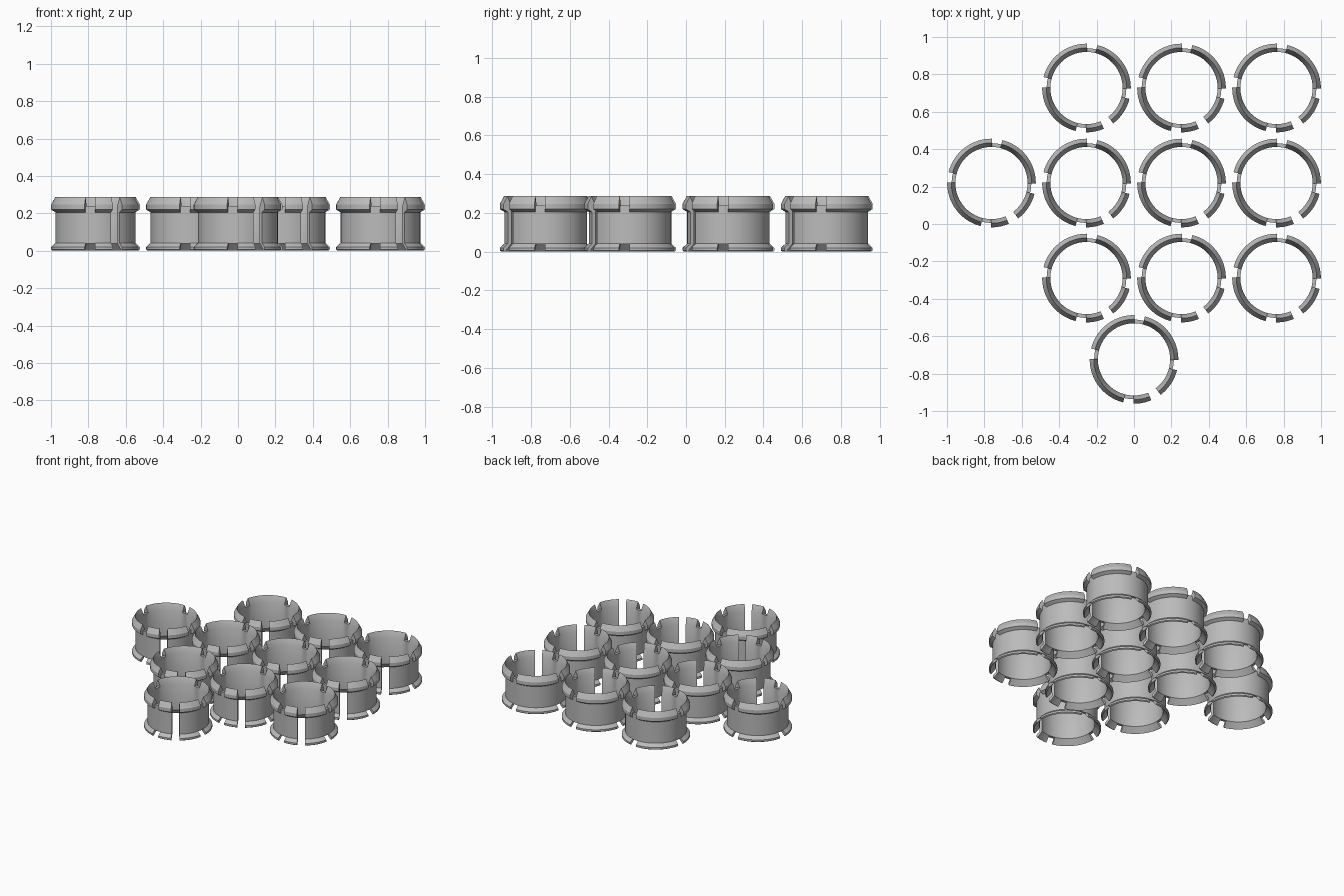
import bpy, bmesh, math

if "Cube" in bpy.data.objects:
    bpy.data.objects.remove(bpy.data.objects["Cube"])

# One plain grey for everything
grey = bpy.data.materials.new("grey_plastic")
grey.diffuse_color = (0.5, 0.5, 0.5, 1)
grey.use_nodes = True
grey.node_tree.nodes["Principled BSDF"].inputs["Base Color"].default_value = grey.diffuse_color

# Cross-section (radius, z): thin wall with a chamfered flange at each end
R_IN, R_WALL, R_OUT = 0.193, 0.213, 0.237
FULL = [(R_IN, 0.04), (0.228, 0.0), (R_OUT, 0.006), (R_OUT, 0.02), (R_WALL, 0.042),
        (R_WALL, 0.205), (R_OUT, 0.22), (R_OUT, 0.247), (0.215, 0.287), (R_IN, 0.238)]
# Cross-section inside the notches: flanges pulled back to the bare wall
NOTCH = [(R_IN, 0.04), (R_WALL, 0.04), (R_WALL, 0.04), (R_WALL, 0.04), (R_WALL, 0.042),
         (R_WALL, 0.205), (R_WALL, 0.22), (R_WALL, 0.238), (R_WALL, 0.238), (R_IN, 0.238)]

# Angles: slot centred on -60 degrees, four notches a quarter turn apart
SLOT_START, SLOT_END = -53.0, 293.0
NOTCH_HALF = 6.7
NOTCHES = [-7.5, 82.5, 172.5, 262.5]


def stations():
    """Yield (angle, profile) along the ring, doubled at each notch side."""
    spans, a = [], SLOT_START
    for c in NOTCHES:
        spans.append((a, c - NOTCH_HALF, FULL))
        spans.append((c - NOTCH_HALF, c + NOTCH_HALF, NOTCH))
        a = c + NOTCH_HALF
    spans.append((a, SLOT_END, FULL))
    for start, end, profile in spans:
        n = max(2, round((end - start) / 4.5))
        for i in range(n + 1):
            yield math.radians(start + (end - start) * i / n), profile


def ring_mesh():
    bm = bmesh.new()
    loops = [[bm.verts.new((r * math.cos(a), r * math.sin(a), z)) for r, z in p]
             for a, p in stations()]
    count = len(FULL)
    for one, two in zip(loops, loops[1:]):
        for i in range(count):
            j = (i + 1) % count
            bm.faces.new((one[i], one[j], two[j], two[i]))
    # Slot end faces
    bm.faces.new(loops[0][::-1])
    bm.faces.new(loops[-1])
    bmesh.ops.remove_doubles(bm, verts=bm.verts, dist=1e-5)
    bmesh.ops.dissolve_degenerate(bm, edges=bm.edges, dist=1e-5)
    bmesh.ops.recalc_face_normals(bm, faces=bm.faces)
    mesh = bpy.data.meshes.new("split_ring")
    bm.to_mesh(mesh)
    bm.free()
    mesh.materials.append(grey)
    return mesh


# Ring layout: three rows plus a single ring in front
mesh = ring_mesh()
STEP = 0.508
places = [(x * STEP, 0.727 - row * STEP) for row in range(3) for x in (-0.5, 0.5, 1.5)]
places += [(-1.5 * STEP, 0.727 - STEP), (0.0, -0.724)]
rings = []
for x, y in places:
    ring = bpy.data.objects.new("split_ring", mesh)
    ring.location = (x, y, 0)
    bpy.context.collection.objects.link(ring)
    rings.append(ring)

# Smooth the round walls, keep chamfers crisp
rings[0].select_set(True)
bpy.context.view_layer.objects.active = rings[0]
bpy.ops.object.shade_smooth_by_angle(angle=math.radians(25))
